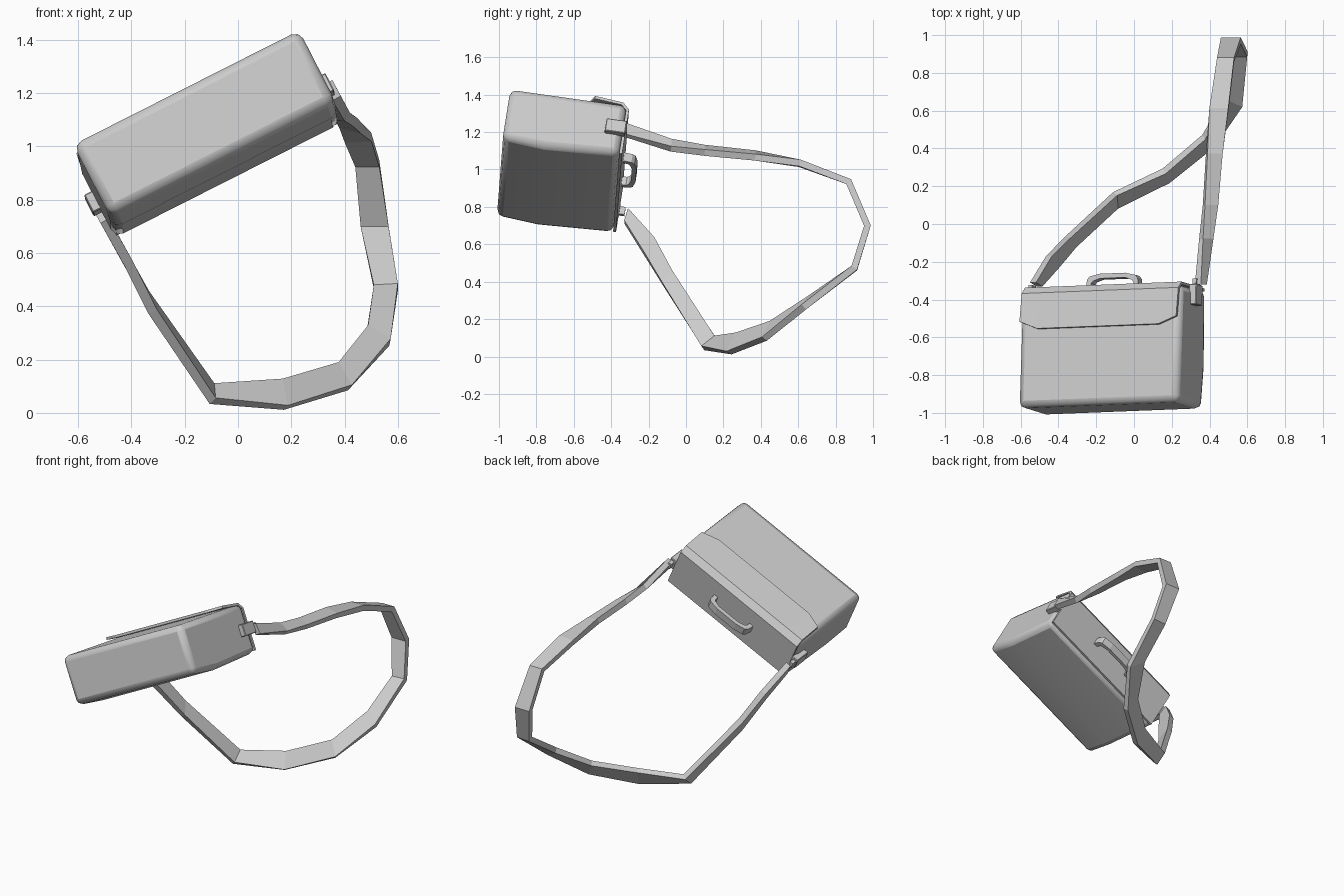
import bpy, bmesh, math
from mathutils import Vector, Matrix

if "Cube" in bpy.data.objects:
    bpy.data.objects.remove(bpy.data.objects["Cube"])

# Tilted frame of the bag: U = width, V = towards the handle, W = flap side
U = Vector((0.89, 0.035, 0.45)).normalized()
V = Vector((0.03, 0.985, -0.14))
V = (V - U * V.dot(U)).normalized()
W = U.cross(V)
FRAME = Matrix.Translation((-0.115, -0.655, 1.043)) @ Matrix((U, V, W)).transposed().to_4x4()


def make(name, verts, faces, tilted=True, bevel=0, segments=1, thickness=0):
    mesh = bpy.data.meshes.new(name)
    bm = bmesh.new()
    vs = [bm.verts.new(v) for v in verts]
    for f in faces:
        bm.faces.new([vs[i] for i in f])
    bmesh.ops.recalc_face_normals(bm, faces=bm.faces[:])
    bm.to_mesh(mesh)
    bm.free()
    ob = bpy.data.objects.new(name, mesh)
    bpy.context.collection.objects.link(ob)
    if tilted:
        ob.matrix_world = FRAME
    if thickness:
        m = ob.modifiers.new("thickness", 'SOLIDIFY')
        m.thickness, m.offset = thickness, 0
    if bevel:
        m = ob.modifiers.new("bevel", 'BEVEL')
        m.width, m.segments, m.limit_method = bevel, segments, 'ANGLE'
        m.angle_limit = math.radians(30)
    return ob


def loft(name, rings, **kw):
    """Skin a list of equal rings and cap both ends."""
    n = len(rings[0])
    verts = [p for r in rings for p in r]
    faces = [(k * n + i, k * n + (i + 1) % n, (k + 1) * n + (i + 1) % n, (k + 1) * n + i)
             for k in range(len(rings) - 1) for i in range(n)]
    faces += [tuple(range(n)), tuple(range(len(verts) - n, len(verts)))]
    return make(name, verts, faces, **kw)


def box(name, c, s, **kw):
    rings = [[(c[0] + i * s[0] / 2, c[1] + a * s[1] / 2, c[2] + b * s[2] / 2)
              for a, b in ((-1, -1), (1, -1), (1, 1), (-1, 1))] for i in (-1, 1)]
    return loft(name, rings, **kw)


# Bag body: side profile with a slightly bowed back
profile = [(-0.325, -0.15), (-0.1, -0.17), (0.305, -0.15), (0.305, 0.155), (-0.325, 0.155)]
body = loft("bag_body", [[(u, v, w) for v, w in profile] for u in (-0.475, 0.475)],
            bevel=0.035, segments=2)

# Flap: flared free edge on the face, folded over the top
cols = [(-0.465, 0.13), (-0.36, 0.09), (0.36, 0.09), (0.465, 0.13)]
rows = [[(u, v, 0.172) for u, v in cols]]
rows += [[(u, v, w) for u, _ in cols] for v, w in ((0.28, 0.157), (0.312, 0.125), (0.312, -0.14))]
faces = [(r * 4 + c, r * 4 + c + 1, r * 4 + c + 5, r * 4 + c + 4)
         for r in range(3) for c in range(3)]
make("flap", [p for r in rows for p in r], faces, thickness=0.016)

# Carrying handle: bent bar on the top
half = [(0.158, 0.30, 0.128), (0.15, 0.365, 0.125), (0.135, 0.382, 0.115), (0.075, 0.395, 0.075)]
outer = [(-u, v) for u, v, _ in half] + [(u, v) for u, v, _ in half[::-1]]
drop = [0, 0.02, 0.025, 0.025]
inner = [(-i, v - d) for (_, v, i), d in zip(half, drop)]
inner += [(-u, v) for u, v in inner[::-1]]
loft("handle", [[(o[0], o[1], -0.025), (o[0], o[1], 0.025), (i[0], i[1], 0.025), (i[0], i[1], -0.025)]
                for o, i in zip(outer, inner)])

# Strap lugs and clips on both ends
for side, label in ((-1, "left"), (1, "right")):
    box(label + "_strap_lug", (side * 0.485, 0.265, 0), (0.045, 0.11, 0.075), bevel=0.004)
    box(label + "_strap_clip", (side * 0.487, 0.325, 0), (0.022, 0.05, 0.045))

# Shoulder strap: ribbon edges (outer, inner) along the loop
stations = [
    ((.37, -.32, 1.18), (.338, -.32, 1.24)),
    ((.41, -.08, 1.11), (.355, -.08, 1.15)),
    ((.44, .10, 1.09), (.37, .10, 1.115)),
    ((.465, .37, 1.065), (.385, .37, 1.085)),
    ((.50, .61, 1.035), (.40, .61, 1.03)),
    ((.53, .87, .935), (.44, .87, .935)),
    ((.565, .97, .70), (.46, .97, .70)),
    ((.60, .90, .475), (.51, .90, .47)),
    ((.57, .63, .265), (.485, .67, .315)),
    ((.42, .42, .095), (.37, .46, .18)),
    ((.18, .23, .02), (.16, .28, .12)),
    ((-.095, .09, .045), (-.10, .16, .10)),
    ((-.32, -.12, .38), (-.35, -.07, .45)),
    ((-.41, -.23, .56), (-.45, -.17, .63)),
    ((-.50, -.33, .72), (-.535, -.31, .785)),
]
pairs = [(Vector(a), Vector(b)) for a, b in stations]
mids = [(a + b) / 2 for a, b in pairs]
rings = []
for k, (a, b) in enumerate(pairs):
    d0 = (mids[k] - mids[max(k - 1, 0)]).normalized()
    d1 = (mids[min(k + 1, len(mids) - 1)] - mids[k]).normalized()
    n = (d0 + d1).cross(b - a).normalized() * 0.018
    rings.append([a - n, b - n, b + n, a + n])
loft("shoulder_strap", rings, tilted=False)

# Soft shading on the rounded body only
bpy.context.view_layer.objects.active = body
body.select_set(True)
bpy.ops.object.shade_smooth_by_angle(angle=math.radians(40))
